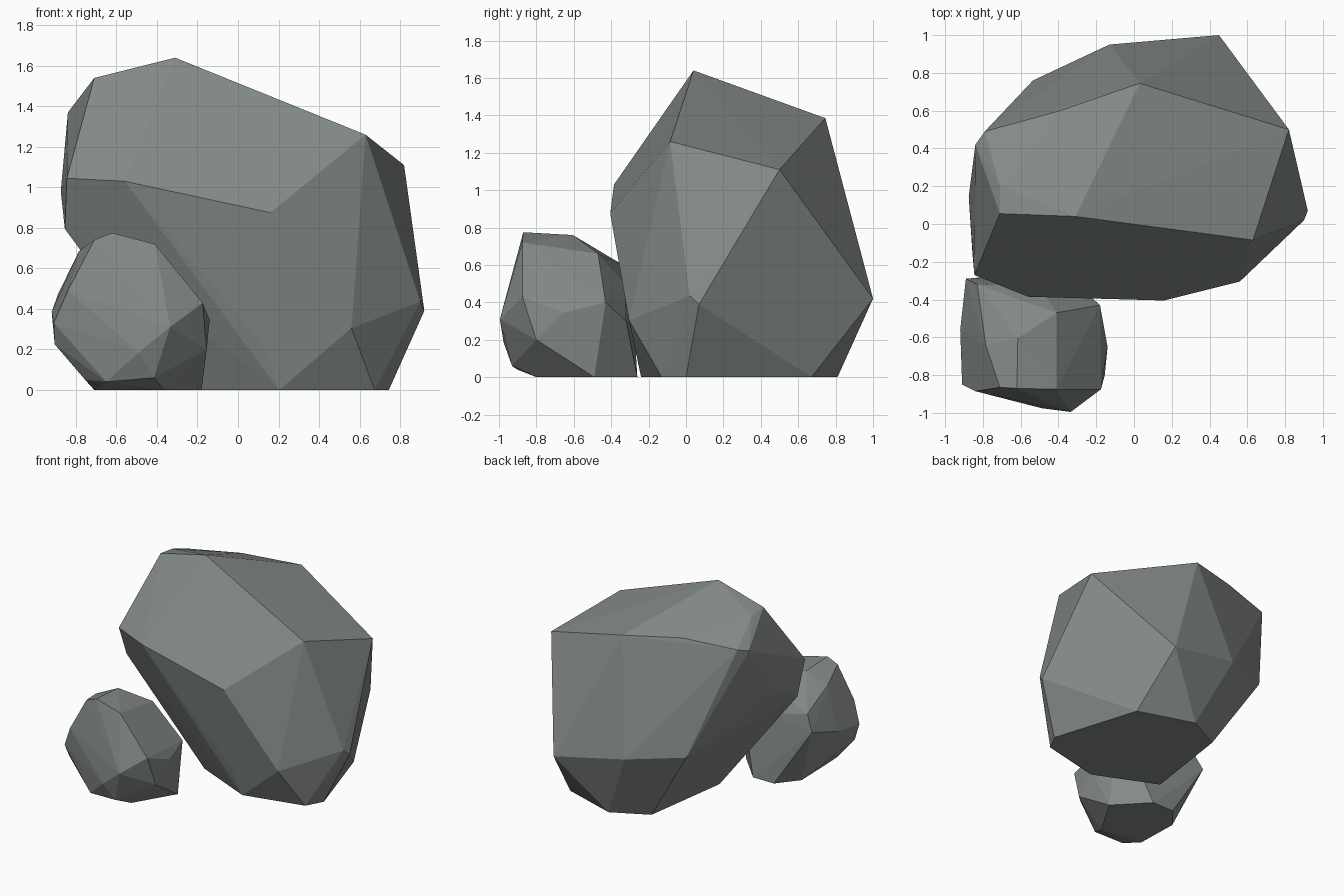
import bpy
import bmesh

stone = bpy.data.materials.new("grey_stone")
stone.diffuse_color = (0.23, 0.255, 0.24, 1)


def rock(name, corners):
    """Flat-faceted convex boulder wrapped around its corner points."""
    bm = bmesh.new()
    for c in corners:
        bm.verts.new(c)
    hull = bmesh.ops.convex_hull(bm, input=bm.verts[:])
    junk = {v for v in hull["geom_interior"] + hull["geom_unused"]
            if isinstance(v, bmesh.types.BMVert)}
    bmesh.ops.delete(bm, geom=list(junk), context='VERTS')
    # merge nearly coplanar triangles into broad facets
    bmesh.ops.dissolve_limit(bm, angle_limit=0.03, verts=bm.verts[:], edges=bm.edges[:])
    bmesh.ops.recalc_face_normals(bm, faces=bm.faces[:])
    mesh = bpy.data.meshes.new(name)
    bm.to_mesh(mesh)
    bm.free()
    mesh.materials.append(stone)
    bpy.context.collection.objects.link(bpy.data.objects.new(name, mesh))


# large leaning boulder: crown, shoulders, back, lower front, base
rock("large_boulder", [
    (-.31, .04, 1.64), (-.71, .055, 1.54), (-.71, .2, 1.52), (.63, -.085, 1.26),
    (-.79, .49, 1.39), (-.39, .6, 1.42), (.03, .745, 1.385), (.82, .5, 1.11),
    (-.84, .42, 1.37), (-.845, -.27, 1.045), (-.56, -.385, 1.03), (.16, -.405, .875),
    (-.875, .145, .98), (-.855, -.16, .795), (-.535, .76, .58), (-.13, .95, .53),
    (.45, 1.0, .42), (.92, .07, .39), (.90, .02, .435),
    (.56, -.305, .305), (.145, -.28, .2),
    (.205, -.24, 0), (.675, -.13, 0), (.745, 0, 0), (.535, .67, 0),
    (.105, .81, 0), (-.17, .67, 0), (-.27, -.03, 0),
])

# small boulder at the front left: top, sides, nose, back, base
rock("small_boulder", [
    (-.62, -.87, .775), (-.615, -.605, .76), (-.41, -.875, .72), (-.41, -.47, .66),
    (-.71, -.865, .74), (-.785, -.64, .685), (-.83, -.32, .59), (-.89, -.29, .47),
    (-.84, -.885, .49), (-.91, -.85, .33), (-.92, -.56, .385), (-.905, -.8, .225),
    (-.175, -.875, .43), (-.14, -.65, .345), (-.155, -.8, .2), (-.18, -.43, .4),
    (-.335, -.995, .31), (-.49, -.975, .185), (-.415, -.93, .06), (-.65, -.9, .04),
    (-.755, -.8, .05), (-.5, -.33, .5), (-.3, -.32, .3),
    (-.18, -.49, 0), (-.4, -.26, 0), (-.58, -.26, 0), (-.71, -.42, 0),
    (-.7, -.75, 0), (-.365, -.8, 0),
])
